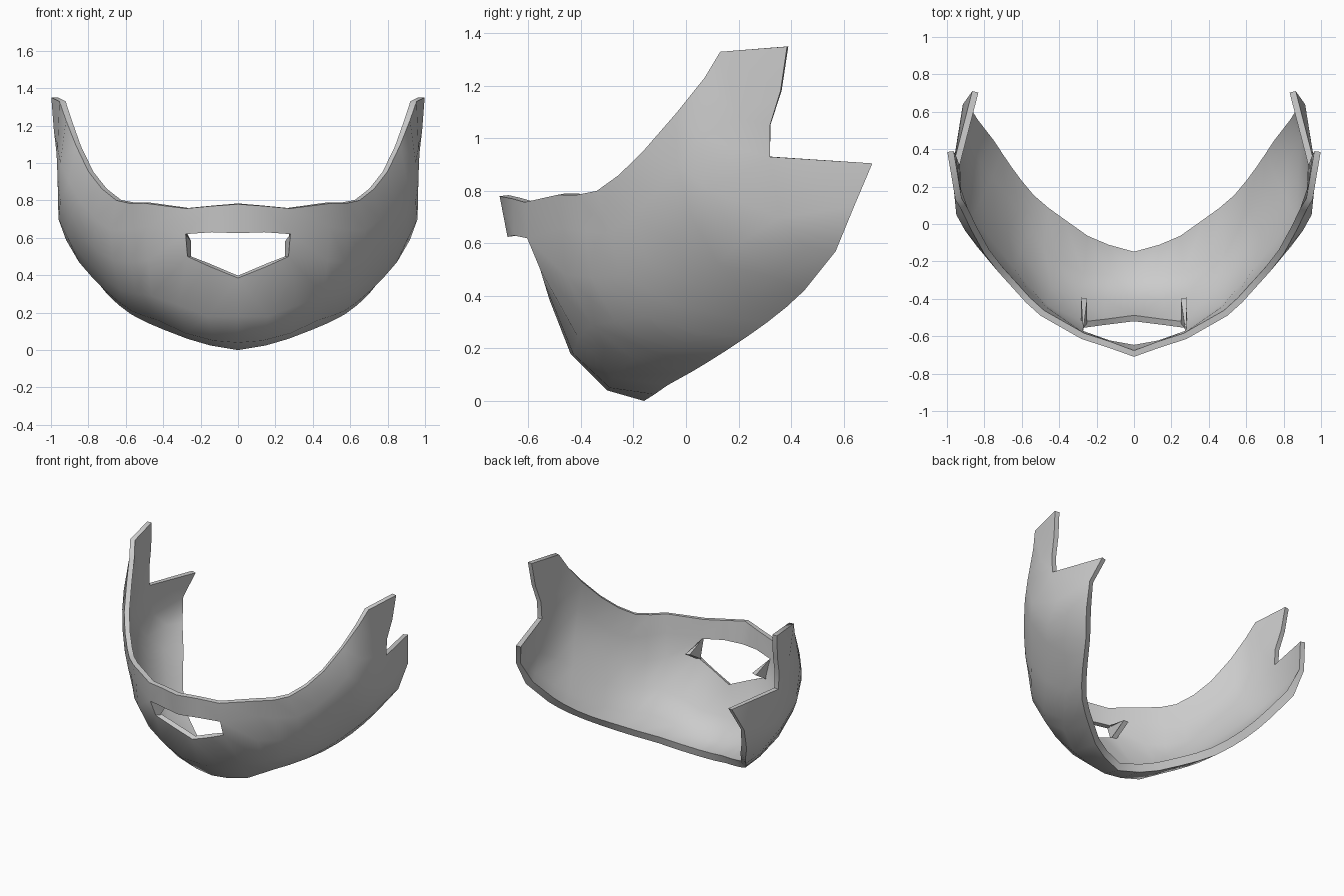
import bpy
import bmesh
from math import radians
from mathutils import Vector

# Remove the default cube
cube = bpy.data.objects.get("Cube")
if cube:
    bpy.data.objects.remove(cube, do_unlink=True)

RIM_THICKNESS = 0.055  # along the under-jaw edge
WALL_SHARE = 0.62      # the rest of the wall, relative to the rim

# Left half of the outer skin: strips from the chin centre to the ear,
# each running from the top edge down to the under-jaw edge
STRIPS = [
    [(0, -.71, .78), (0, -.68, .625), (0, -.52, .385), (0, -.44, .18), (0, -.3, .04), (0, -.16, 0)],
    [(.14, -.66, .77), (.14, -.655, .63), (.16, -.54, .45), (.16, -.43, .18), (.13, -.29, .05), (.15, -.12, .025)],
    [(.28, -.615, .757), (.28, -.605, .62), (.27, -.555, .5), (.32, -.41, .24), (.28, -.28, .09), (.27, -.07, .06)],
    [(.5, -.49, .785), (.49, -.47, .66), (.48, -.46, .48), (.46, -.36, .29), (.43, -.2, .16), (.4, .02, .11)],
    [(.65, -.34, .8), (.68, -.29, .64), (.67, -.25, .48), (.63, -.16, .32), (.57, -.03, .21), (.57, .15, .19)],
    [(.8, -.16, .955), (.84, -.12, .79), (.83, -.05, .61), (.77, .04, .44), (.71, .16, .32), (.7, .31, .3)],
    [(.92, .07, 1.23), (.95, .05, 1.0), (.95, .09, .8), (.91, .2, .6), (.85, .33, .47), (.79, .45, .42)],
    [(.955, .13, 1.33), (.965, .2, 1.08), (.965, .32, .93), (.96, .36, .7), (.92, .46, .59), (.885, .57, .57)],
]
CHEEK = range(3, 6)  # spans that get an extra strip to round the cheek


def grey_material():
    mat = bpy.data.materials.new("plain_grey")
    mat.use_nodes = True
    colour = (0.6, 0.6, 0.6, 1)
    mat.diffuse_color = colour
    mat.node_tree.nodes["Principled BSDF"].inputs["Base Color"].default_value = colour
    return mat


def between(strips, i):
    """Strip halfway between i and i + 1, on a curve through the neighbours."""
    return [((b + c) * 9 - a - d) / 16 for a, b, c, d in zip(*strips[i - 1:i + 3])]


def rounded_strips():
    strips = [[Vector(p) for p in strip] for strip in STRIPS]
    result = []
    for i, strip in enumerate(strips):
        result.append(strip)
        if i in CHEEK:
            result.append(between(strips, i))
    return result


def build_half_skin():
    """Return the mesh and the indices of its under-jaw edge."""
    bm = bmesh.new()
    grid = [[bm.verts.new(p) for p in strip] for strip in rounded_strips()]

    # Skin, leaving the mouth opening free
    for i, (a, b) in enumerate(zip(grid, grid[1:])):
        for j in range(len(a) - 1):
            if j == 1 and i < 2:
                continue
            bm.faces.new((a[j], a[j + 1], b[j + 1], b[j]))

    # Upper prong above the ear notch
    ear = grid[-1]
    low, mid, top = [bm.verts.new(p) for p in
                     ((.97, .32, 1.05), (.985, .36, 1.18), (.998, .385, 1.35))]
    bm.faces.new((ear[0], ear[1], mid, top))
    bm.faces.new((ear[1], low, mid))
    bm.faces.new((ear[1], ear[2], low))

    # Lower prong, coming to a point behind the notch
    tip = bm.verts.new((.865, .71, .905))
    rear = bm.verts.new((.915, .64, .74))
    bm.faces.new((ear[2], ear[3], rear, tip))
    bm.faces.new((ear[3], ear[4], rear))
    bm.faces.new((ear[4], ear[5], rear))

    # Inward flap at the side of the mouth opening
    corner = grid[2]
    flap_tip = bm.verts.new((.25, -.4, .58))
    flap_low = bm.verts.new((.25, -.53, .5))
    bm.faces.new((corner[2], corner[1], flap_tip, flap_low))

    bm.verts.index_update()
    rim = [strip[-1].index for strip in grid]
    mesh = bpy.data.meshes.new("jaw_guard")
    bm.to_mesh(mesh)
    bm.free()
    return mesh, rim


# Jaw guard: mirrored half with an inward wall, thickest along the lower rim
skin, rim_indices = build_half_skin()
guard = bpy.data.objects.new("jaw_guard", skin)
bpy.context.collection.objects.link(guard)
guard.data.materials.append(grey_material())
rim_group = guard.vertex_groups.new(name="rim")
rim_group.add(rim_indices, 1, "REPLACE")

mirror = guard.modifiers.new("mirror", "MIRROR")
mirror.use_clip = True
wall = guard.modifiers.new("wall", "SOLIDIFY")
wall.thickness = RIM_THICKNESS
wall.offset = -1
wall.vertex_group = rim_group.name
wall.thickness_vertex_group = WALL_SHARE

# Bake the modifiers, then smooth while keeping the rims crisp
bpy.ops.object.select_all(action="DESELECT")
guard.select_set(True)
bpy.context.view_layer.objects.active = guard
bpy.ops.object.convert(target="MESH")
bpy.ops.object.shade_smooth_by_angle(angle=radians(60))
